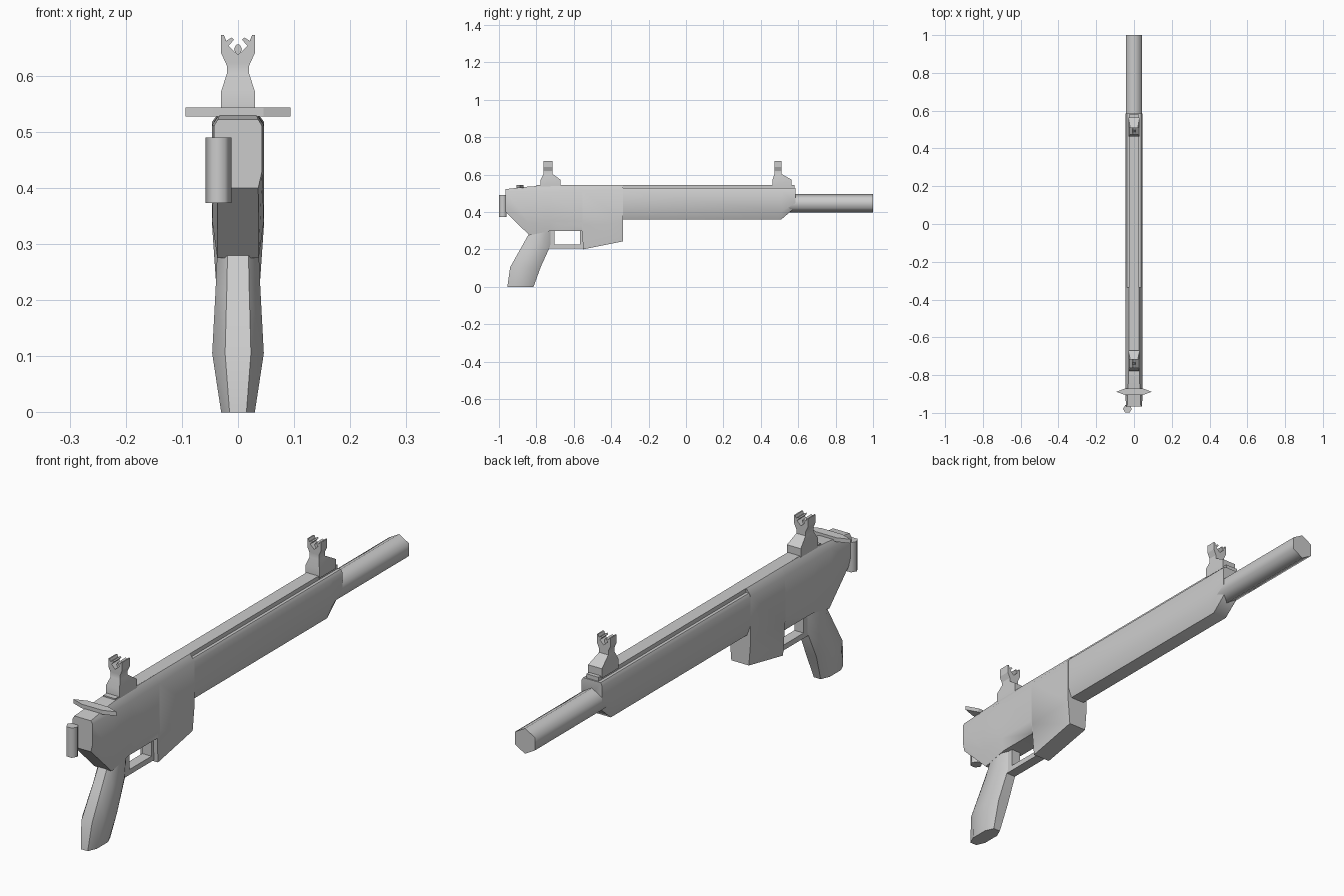
import bpy, bmesh, math

if "Cube" in bpy.data.objects:
    bpy.data.objects.remove(bpy.data.objects["Cube"])

grey = bpy.data.materials.new("grey_metal")
grey.diffuse_color = (0.6, 0.6, 0.6, 1)
grey.use_nodes = True
grey.node_tree.nodes["Principled BSDF"].inputs["Base Color"].default_value = grey.diffuse_color


def finish(name, bm, angle=40):
    bmesh.ops.recalc_face_normals(bm, faces=bm.faces)
    mesh = bpy.data.meshes.new(name)
    bm.to_mesh(mesh)
    bm.free()
    mesh.materials.append(grey)
    ob = bpy.data.objects.new(name, mesh)
    bpy.context.collection.objects.link(ob)
    bpy.ops.object.select_all(action='DESELECT')
    bpy.context.view_layer.objects.active = ob
    ob.select_set(True)
    bpy.ops.object.shade_smooth_by_angle(angle=math.radians(angle))
    return ob


def loft(name, rings, angle=40):
    """Skin a list of equal-length point rings and cap both ends."""
    bm = bmesh.new()
    rows = [[bm.verts.new(p) for p in r] for r in rings]
    n = len(rows[0])
    for a, b in zip(rows, rows[1:]):
        for i in range(n):
            j = (i + 1) % n
            bm.faces.new((a[i], a[j], b[j], b[i]))
    bm.faces.new(rows[0])
    bm.faces.new(rows[-1])
    return finish(name, bm, angle)


def section(y, half):
    """Mirror a half outline of (x, z) points into a ring at y."""
    return [(x, y, z) for x, z in half] + [(-x, y, z) for x, z in reversed(half)]


def box(name, x, y0, y1, z0, z1):
    half = [(x, z1), (x, z0)]
    return loft(name, [section(y0, half), section(y1, half)])


def prism(name, centre, r, length, axis, turn):
    """Six-sided rod along y or z, starting at centre."""
    rings = []
    for s in (0, length):
        ring = []
        for k in range(6):
            a = math.radians(turn + 60 * k)
            u, v = r * math.cos(a), r * math.sin(a)
            off = (u, s, v) if axis == 'y' else (u, v, s)
            ring.append(tuple(c + o for c, o in zip(centre, off)))
        rings.append(ring)
    return loft(name, rings, 65)


# Barrel and rear rod
prism("barrel", (0, 0.54, 0.446), 0.05, 0.46, 'y', 30)
prism("rear_rod", (-0.035, -0.979, 0.373), 0.023, 0.117, 'z', 0)

# Handguard with cut-back lower front
guard = []
for y, low, bottom, bw in ((-0.36, 0.40, 0.36, 0.03), (0.51, 0.40, 0.36, 0.03),
                           (0.585, 0.45, 0.425, 0.03)):
    guard.append(section(y, [(0.038, 0.527), (0.045, 0.515), (0.045, low), (bw, bottom)]))
loft("handguard", guard, 55)

# Raised top rail
box("top_rail", 0.026, -0.80, 0.58, 0.515, 0.543)

# Receiver: y, top width, top, shoulder width, shoulder, lower, bottom width, bottom
body = []
for y, tw, top, w, sh, low, bw, bot in (
        (-0.965, 0.036, 0.522, 0.043, 0.510, 0.430, 0.036, 0.400),
        (-0.837, 0.030, 0.536, 0.046, 0.512, 0.340, 0.037, 0.275),
        (-0.730, 0.027, 0.542, 0.046, 0.512, 0.350, 0.038, 0.297),
        (-0.555, 0.027, 0.543, 0.046, 0.514, 0.350, 0.038, 0.297),
        (-0.550, 0.027, 0.543, 0.046, 0.514, 0.330, 0.037, 0.200),
        (-0.336, 0.027, 0.543, 0.046, 0.518, 0.340, 0.038, 0.243)):
    body.append(section(y, [(tw, top), (w, sh), (w, low), (bw, bot)]))
loft("receiver", body, 45)

# Pistol grip: height, back, front, half width
grip = []
for z, y0, y1, w in ((0, -0.955, -0.815, 0.03), (0.105, -0.94, -0.777, 0.046),
                     (0.217, -0.877, -0.726, 0.04), (0.31, -0.825, -0.72, 0.036)):
    d, t = (y1 - y0) * 0.25, w * 0.5
    half = [(t, y1), (w, y1 - d), (w, y0 + d), (t, y0)]
    grip.append([(x, y, z) for x, y in half] + [(-x, y, z) for x, y in reversed(half)])
loft("grip", grip, 50)

# Trigger guard frame
box("trigger_guard_bottom", 0.02, -0.735, -0.548, 0.205, 0.226)
box("trigger_guard_front", 0.02, -0.566, -0.548, 0.21, 0.30)
box("trigger_guard_back", 0.02, -0.735, -0.702, 0.21, 0.30)

# Charging handle, pointed at both ends
outline = [(0.094, -0.888), (0.045, -0.87), (-0.045, -0.87),
           (-0.094, -0.888), (-0.045, -0.906), (0.045, -0.906)]
loft("charging_handle", [[(x, y, z) for x, y in outline] for z in (0.527, 0.543)], 20)


def sight(prefix, y0, y1, post0, post1):
    # Tapered base
    rings = []
    for z, a, b, w in ((0.535, y0, y1, 0.03), (0.572, y0, y1, 0.03),
                       (0.603, post0, post1, 0.02), (0.622, post0, post1, 0.02)):
        rings.append([(w, a, z), (w, b, z), (-w, b, z), (-w, a, z)])
    loft(prefix + "_sight_base", rings, 35)
    # Fork saddle and hooked prongs
    saddle = [(0.0, 0.637), (0.0, 0.618), (0.02, 0.618), (0.03, 0.64), (0.03, 0.672),
              (0.025, 0.672), (0.021, 0.662), (0.011, 0.668), (0.007, 0.664),
              (0.017, 0.653)]
    for side, s in (("right", 1), ("left", -1)):
        loft(prefix + "_sight_prong_" + side,
             [[(s * x, y, z) for x, z in saddle] for y in (post0, post1)], 20)
    # Centre post
    mid = (post0 + post1) / 2
    post = [(0.003, 0.655), (0.007, 0.648), (0.003, 0.634)]
    loft(prefix + "_sight_post", [section(y, post) for y in (mid - 0.006, mid + 0.006)], 20)


sight("rear", -0.778, -0.67, -0.762, -0.714)
sight("front", 0.4625, 0.565, 0.473, 0.511)
